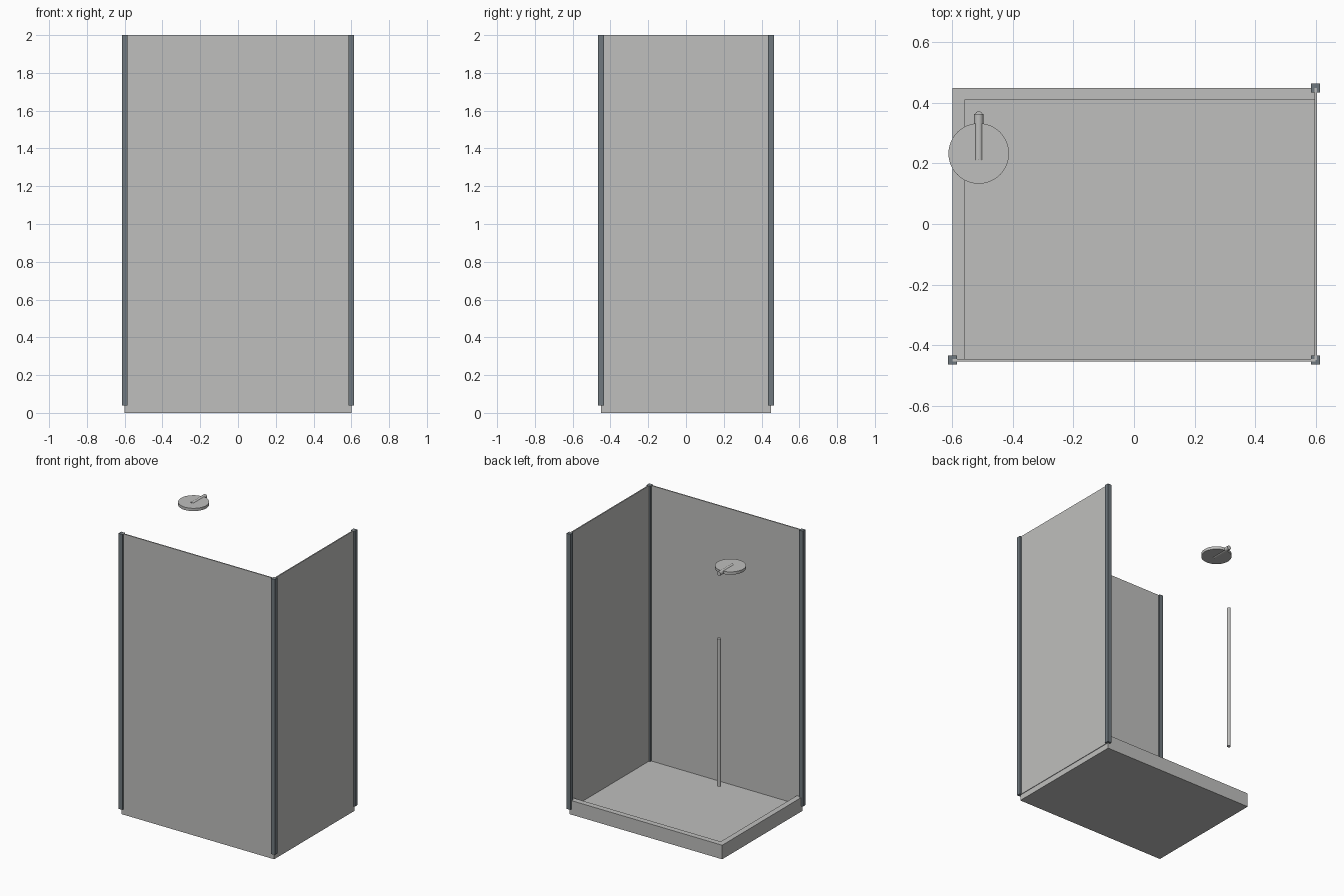
import bpy
import bmesh
from math import radians

cube = bpy.data.objects.get("Cube")
if cube:
    bpy.data.objects.remove(cube, do_unlink=True)


def material(name, rgb):
    mat = bpy.data.materials.new(name)
    mat.use_nodes = True
    mat.diffuse_color = (*rgb, 1)
    mat.node_tree.nodes["Principled BSDF"].inputs["Base Color"].default_value = (*rgb, 1)
    return mat


light_grey = material("light grey", (0.52, 0.52, 0.51))
slate = material("slate grey", (0.16, 0.19, 0.21))


def box(name, low, high, mat):
    """Box between two opposite corners."""
    bpy.ops.mesh.primitive_cube_add(size=1)
    obj = bpy.context.object
    obj.name = name
    for v in obj.data.vertices:
        v.co = [h if c > 0 else l for c, l, h in zip(v.co, low, high)]
    obj.data.materials.append(mat)
    return obj


def cylinder(name, radius, length, centre, mat, tilt=0, sides=32):
    bpy.ops.mesh.primitive_cylinder_add(vertices=sides, radius=radius, depth=length,
                                        location=centre, rotation=(tilt, 0, 0))
    obj = bpy.context.object
    obj.name = name
    obj.data.materials.append(mat)
    bpy.ops.object.shade_smooth_by_angle(angle=radians(30))
    return obj


W, D, TOP = 0.6, 0.45, 2.0    # half width, half depth, height
FLOOR, LIP, RIM = 0.04, 0.1, 0.04
GLASS, POST = 0.004, 0.015    # half thicknesses

# Tray: one L-shaped lip raised from the floor along the back and right edges
tray = bpy.data.meshes.new("shower_tray")
bm = bmesh.new()
floor_outline = [(-W, -D), (W, -D), (W, D - RIM), (-W + RIM, D - RIM), (-W + RIM, -D)]
lip_outline = [(-W, -D), (-W + RIM, -D), (-W + RIM, D - RIM),
               (W, D - RIM), (W, D), (-W, D)]
for outline, height in ((floor_outline[1:], FLOOR), (lip_outline, LIP)):
    base = bm.faces.new([bm.verts.new((x, y, 0)) for x, y in outline])
    raised = bmesh.ops.extrude_face_region(bm, geom=[base], use_keep_orig=True)["geom"]
    bmesh.ops.translate(bm, vec=(0, 0, height),
                        verts=[g for g in raised if isinstance(g, bmesh.types.BMVert)])
bmesh.ops.recalc_face_normals(bm, faces=bm.faces)
bm.to_mesh(tray)
bm.free()
tray.materials.append(light_grey)
bpy.context.collection.objects.link(bpy.data.objects.new("shower_tray", tray))

# Wall panels
box("front_panel", (-W, -D - GLASS, FLOOR), (W, -D + GLASS, TOP), light_grey)
box("left_panel", (W - GLASS, -D, FLOOR), (W + GLASS, D, TOP), light_grey)

# Posts at the panel ends
for name, x, y in (("front_right_post", -W, -D), ("front_left_post", W, -D),
                   ("back_left_post", W, D)):
    box(name, (x - POST, y - POST, FLOOR), (x + POST, y + POST, TOP), slate)

# Shower head, its arm, and the riser rail
HX = -0.513
cylinder("shower_head", 0.1, 0.02, (HX, 0.233, 1.975), light_grey, sides=48)
cylinder("shower_arm", 0.015, 0.152, (HX, 0.288, 1.975), light_grey, tilt=radians(90))
cylinder("riser_rail", 0.0125, 1.05, (HX, 0.36, 0.99), light_grey)
